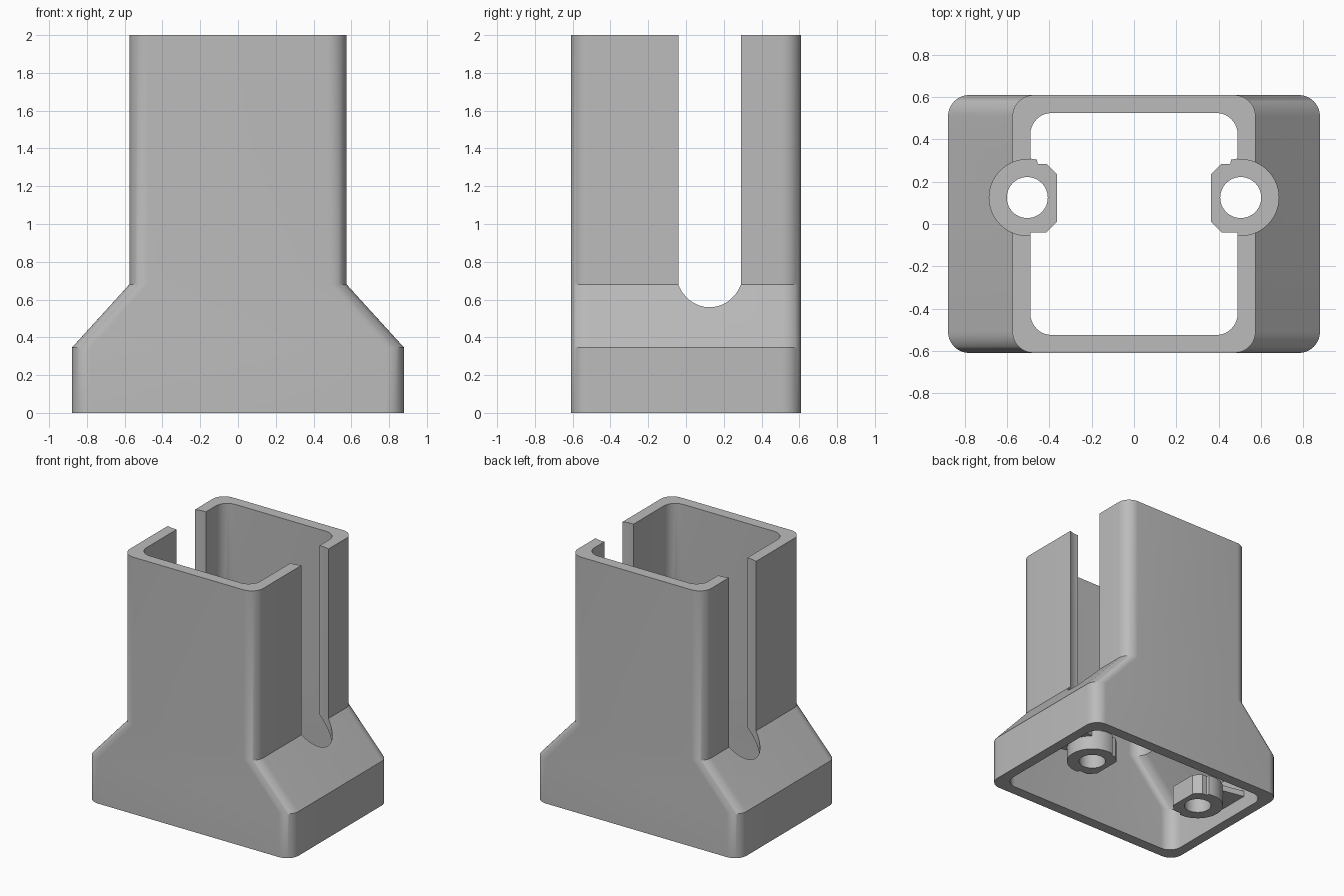
import bpy, bmesh, math
from mathutils import Vector

old = bpy.data.objects.get("Cube")
if old:
    bpy.data.objects.remove(old, do_unlink=True)

GREY = (0.5, 0.5, 0.5, 1.0)
mat = bpy.data.materials.new("plain grey")
mat.use_nodes = True
mat.diffuse_color = GREY
mat.node_tree.nodes["Principled BSDF"].inputs["Base Color"].default_value = GREY

BORE = Vector((0.505, 0.125))   # screw axis on the +x side


def finish(bm, name):
    bmesh.ops.recalc_face_normals(bm, faces=bm.faces)
    mesh = bpy.data.meshes.new(name)
    bm.to_mesh(mesh)
    bm.free()
    mesh.materials.append(mat)
    obj = bpy.data.objects.new(name, mesh)
    bpy.context.collection.objects.link(obj)
    return obj


def prism(name, outline, z0, z1):
    bm = bmesh.new()
    face = bm.faces.new([bm.verts.new((x, y, z0)) for x, y in outline])
    top = bmesh.ops.extrude_face_region(bm, geom=[face])["geom"]
    moved = [v for v in top if isinstance(v, bmesh.types.BMVert)]
    bmesh.ops.translate(bm, verts=moved, vec=(0, 0, z1 - z0))
    return finish(bm, name)


def arc(cx, cy, r, start, end, steps):
    angles = [math.radians(start + (end - start) * i / steps) for i in range(steps + 1)]
    return [(cx + r * math.cos(a), cy + r * math.sin(a)) for a in angles]


def rounded_rect(hx, hy, r):
    points = []
    for sx, sy, a in ((1, 1, 0), (-1, 1, 90), (-1, -1, 180), (1, -1, 270)):
        points += arc(sx * (hx - r), sy * (hy - r), r, a, a + 90, 10)
    return points


def cut(obj, cutter):
    mod = obj.modifiers.new("cut", "BOOLEAN")
    mod.operation = "DIFFERENCE"
    mod.solver = "EXACT"
    mod.object = cutter
    cutter.hide_render = True


def apply_and_shade(obj, cutters):
    bpy.ops.object.select_all(action="DESELECT")
    bpy.context.view_layer.objects.active = obj
    obj.select_set(True)
    for mod in list(obj.modifiers):
        bpy.ops.object.modifier_apply(modifier=mod.name)
    bpy.ops.object.shade_smooth_by_angle(angle=math.radians(30))
    for c in cutters:
        bpy.data.objects.remove(c, do_unlink=True)


# Hollow sleeve: up the outside, then down the inside
sections = [(0.88, 0.61, 0), (0.88, 0.61, 0.345), (0.575, 0.61, 0.68), (0.575, 0.61, 2),
            (0.49, 0.525, 2), (0.49, 0.525, 0.68), (0.8, 0.525, 0.34), (0.8, 0.525, 0)]
bm = bmesh.new()
rings = [[bm.verts.new((x, y, z)) for x, y in rounded_rect(hx, hy, 0.1)]
         for hx, hy, z in sections]
for k, low in enumerate(rings):
    high = rings[(k + 1) % len(rings)]
    for i in range(len(low)):
        j = (i + 1) % len(low)
        bm.faces.new((low[i], low[j], high[j], high[i]))
sleeve = finish(bm, "sleeve")

# Round tool channels through both side walls
channels = []
for side in (1, -1):
    circle = arc(side * BORE.x, BORE.y, 0.18, 0, 360, 64)[:-1]
    channel = prism("channel_cutter", circle, 0.2, 2.1)
    cut(sleeve, channel)
    channels.append(channel)
apply_and_shade(sleeve, channels)

# Screw tabs inside the base, each with a hole and a bridge to the wall
for side, label in ((1, "left"), (-1, "right")):
    outline = [(0.489, -0.04), (0.415, -0.04), (0.365, 0.01), (0.365, 0.235),
               (0.415, 0.285), (0.455, 0.285)]
    outline += arc(BORE.x, BORE.y, 0.185, 104, -95, 36)
    tab = prism(label + "_screw_tab", [(side * x, y) for x, y in outline], 0, 0.16)
    hole = prism("hole_cutter", arc(side * BORE.x, BORE.y, 0.097, 0, 360, 48)[:-1], -0.1, 0.3)
    cut(tab, hole)
    apply_and_shade(tab, [hole])
    corners = [(0.62, -0.015), (0.82, -0.055), (0.82, 0.305), (0.62, 0.265)]
    prism(label + "_tab_bridge", [(side * x, y) for x, y in corners], 0.11, 0.155)
